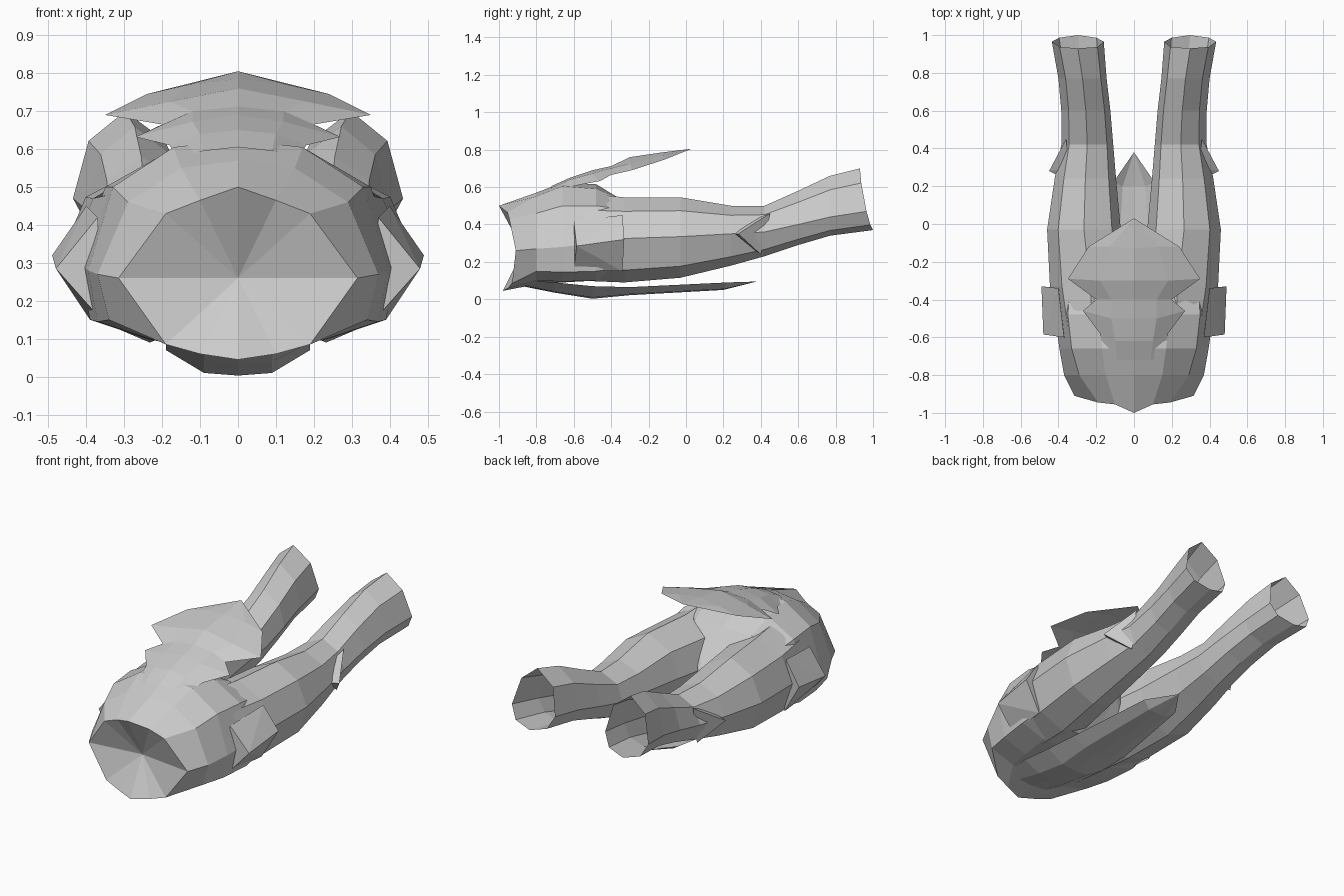
import bpy, bmesh

if "Cube" in bpy.data.objects:
    bpy.data.objects.remove(bpy.data.objects["Cube"])


def make_object(name, bm, mirror=False):
    bmesh.ops.recalc_face_normals(bm, faces=bm.faces)
    mesh = bpy.data.meshes.new(name)
    bm.to_mesh(mesh)
    bm.free()
    ob = bpy.data.objects.new(name, mesh)
    bpy.context.collection.objects.link(ob)
    if mirror:
        ob.modifiers.new("mirror", 'MIRROR')
    return ob


def loft(name, rings, closed=True, front=None, back=None, mirror=False):
    """Skin rows of points; optional fan tips at the first and last row."""
    bm = bmesh.new()
    rows = [[bm.verts.new(p) for p in r] for r in rings]
    n = len(rows[0])
    pairs = [(i, (i + 1) % n) for i in range(n if closed else n - 1)]
    for a, b in zip(rows, rows[1:]):
        for i, j in pairs:
            bm.faces.new((a[i], a[j], b[j], b[i]))
    for tip, row in ((front, rows[0]), (back, rows[-1])):
        if tip:
            v = bm.verts.new(tip)
            for i, j in pairs:
                bm.faces.new((row[i], row[j], v))
    return make_object(name, bm, mirror)


def full_ring(half):
    """Complete a half ring that starts and ends on the centre line."""
    return half + [(-x, y, z) for x, y, z in half[-2:0:-1]]


def full_row(half):
    """Complete an open row that starts on the centre line."""
    return [(-x, y, z) for x, y, z in half[:0:-1]] + half


def hull(name, points):
    bm = bmesh.new()
    for p in points:
        bm.verts.new(p)
    bmesh.ops.convex_hull(bm, input=bm.verts)
    return make_object(name, bm, True)


# Hips: saddle-shaped waist edge with a sunken cap, closing behind the crotch
waist = [(0, -1, .50), (.10, -.955, .465), (.19, -.945, .43), (.315, -.91, .26),
         (.19, -.93, .085), (.10, -.95, .06), (0, -.98, .045)]
sections = [
    (-.80, [(0, .57), (.15, .55), (.29, .46), (.37, .27), (.34, .15), (.19, .10), (0, .08)]),
    (-.66, [(0, .625), (.17, .605), (.33, .50), (.395, .28), (.37, .145), (.22, .095), (0, .09)]),
    (-.48, [(0, .615), (.19, .59), (.35, .50), (.42, .30), (.39, .15), (.24, .10), (0, .10)]),
    (-.34, [(0, .53), (.18, .53), (.34, .48), (.42, .32), (.38, .17), (.22, .12), (0, .13)]),
]
rings = [full_ring(waist)]
rings += [full_ring([(x, y, z) for x, z in half]) for y, half in sections]
loft("hips", rings, front=(0, -.87, .26), back=(0, -.15, .33))

# Legs: y, inner x, outer x, bottom z, top z, widest z, backward slant at the hem
stations = [
    (-.58, .03, .40, .10, .57, .30, 0),
    (-.33, .02, .445, .09, .545, .325, 0),
    (-.03, .07, .46, .115, .545, .335, 0),
    (.24, .095, .42, .18, .50, .35, 0),
    (.42, .11, .385, .23, .50, .36, 0),
    (.60, .125, .385, .29, .58, .40, 0),
    (.77, .145, .40, .34, .66, .44, 0),
    (.965, .16, .435, .37, .70, .47, .035),
]
rings = []
for y, xi, xo, zb, zt, zm, s in stations:
    w = xo - xi
    up, low = zm + .66 * (zt - zm), zm - .72 * (zm - zb)
    mid = xi + .5 * w
    rings.append([(mid, y - s, zt), (xo - .15 * w, y - s * .8, up), (xo, y, zm),
                  (xo - .14 * w, y + s * .6, low), (mid, y + s, zb),
                  (xi + .14 * w, y + s * .6, low), (xi, y, zm),
                  (xi + .12 * w, y - s * .8, up)])
loft("legs", rings, mirror=True)

# Upper flap: arched sheet rising backward to a point
rows = [
    [(0, -.72, .605), (.09, -.72, .595), (.16, -.70, .58)],
    [(0, -.62, .65), (.10, -.62, .64), (.18, -.58, .61)],
    [(0, -.50, .69), (.12, -.50, .672), (.27, -.46, .632)],
    [(0, -.40, .712), (.12, -.40, .70), (.20, -.40, .665)],
    [(0, -.30, .76), (.18, -.30, .725), (.35, -.29, .69)],
    [(0, -.13, .785), (.13, -.12, .77), (.24, -.12, .745)],
]
loft("upper_flap", [full_row(r) for r in rows], closed=False, back=(0, .03, .805))

# Lower flap: shallow trough tapering to a point
rows = [
    [(0, -.90, .075), (.09, -.88, .08), (.16, -.84, .10)],
    [(0, -.70, .035), (.09, -.70, .04), (.19, -.70, .09)],
    [(0, -.50, .003), (.09, -.50, .01), (.19, -.50, .07)],
    [(0, -.30, .022), (.09, -.30, .028), (.18, -.30, .065)],
    [(0, .20, .05), (.06, .20, .055), (.11, .22, .09)],
]
loft("lower_flap", [full_row(r) for r in rows], closed=False, back=(0, .38, .095))

# Flared side pockets
hull("side_pockets", [(.37, -.60, .42), (.36, -.60, .15), (.48, -.585, .285),
                      (.49, -.33, .32), (.40, -.34, .45), (.39, -.34, .15)])

# Knee fins
hull("knee_fins", [(.45, .28, .35), (.36, .45, .46), (.35, .40, .24),
                   (.39, .25, .35), (.34, .30, .40)])
